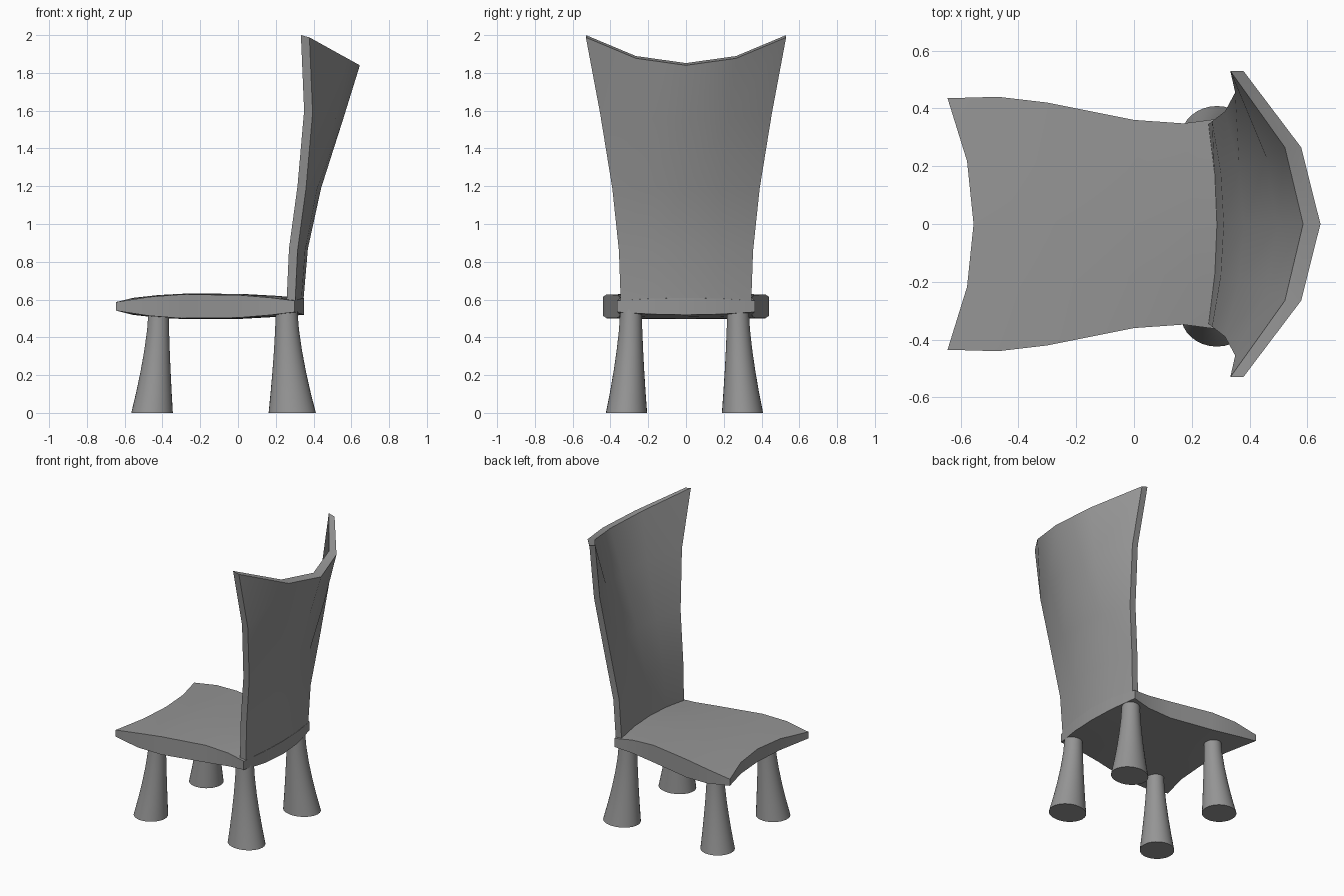
import bpy, bmesh, math

if "Cube" in bpy.data.objects:
    bpy.data.objects.remove(bpy.data.objects["Cube"], do_unlink=True)

grey = bpy.data.materials.new("plain grey")
grey.use_nodes = True
colour = (0.3, 0.3, 0.3, 1)
grey.diffuse_color = colour
grey.node_tree.nodes["Principled BSDF"].inputs["Base Color"].default_value = colour


def finish(bm, name):
    bmesh.ops.recalc_face_normals(bm, faces=bm.faces)
    mesh = bpy.data.meshes.new(name)
    bm.to_mesh(mesh)
    bm.free()
    mesh.materials.append(grey)
    obj = bpy.data.objects.new(name, mesh)
    bpy.context.collection.objects.link(obj)
    bpy.ops.object.select_all(action='DESELECT')
    obj.select_set(True)
    bpy.context.view_layer.objects.active = obj
    bpy.ops.object.shade_smooth_by_angle(angle=math.radians(30))
    return obj


def curved_slab(name, sheets):
    """Closed slab between two sheets; each row is (half width, edge xz, centre xz)."""
    bm = bmesh.new()
    grids = []
    for rows in sheets:
        grid = []
        for half, edge, centre in rows:
            line = []
            for u in (-1, -0.5, 0, 0.5, 1):
                x, z = (c + (e - c) * u * u for e, c in zip(edge, centre))
                line.append(bm.verts.new((x, u * half, z)))
            grid.append(line)
        for a, b in zip(grid, grid[1:]):
            for j in range(4):
                bm.faces.new((a[j], a[j + 1], b[j + 1], b[j]))
        grids.append(grid)
    # rim joining the two sheets
    rims = [g[0] + [r[-1] for r in g[1:-1]] + g[-1][::-1] + [r[0] for r in g[-2:0:-1]]
            for g in grids]
    n = len(rims[0])
    for i in range(n):
        k = (i + 1) % n
        bm.faces.new((rims[0][i], rims[0][k], rims[1][k], rims[1][i]))
    return finish(bm, name)


# Seat: half width, edge x, centre x, edge half thickness, centre half thickness
seat_rows = [
    (0.435, -0.645, -0.555, 0.023, 0.045),
    (0.44, -0.47, -0.42, 0.05, 0.06),
    (0.42, -0.30, -0.27, 0.063, 0.068),
    (0.36, 0.0, 0.02, 0.06, 0.066),
    (0.348, 0.17, 0.20, 0.046, 0.056),
    (0.365, 0.30, 0.35, 0.03, 0.045),
]
curved_slab("seat", [
    [(w, (ex, 0.564 + s * et), (cx, 0.564 + s * ct)) for w, ex, cx, et, ct in seat_rows]
    for s in (1, -1)])

# Backrest: half width, edge x, edge z, centre rear x, centre z
back_rows = [
    (0.345, 0.257, 0.585, 0.345, 0.58),
    (0.355, 0.27, 0.87, 0.37, 0.87),
    (0.39, 0.315, 1.2, 0.44, 1.19),
    (0.455, 0.35, 1.6, 0.555, 1.55),
    (0.53, 0.333, 2.0, 0.645, 1.84),
]
curved_slab("backrest", [
    [(w, (ex, ez), (cx - 0.06, cz + 0.012)) for w, ex, ez, cx, cz in back_rows],
    [(w, (ex + 0.045, ez - 0.012), (cx, cz)) for w, ex, ez, cx, cz in back_rows]])


def leg(name, foot, top, foot_radii, top_radius, sides=32):
    """Flared leg: the radius and centre ease from the foot to the top."""
    bm = bmesh.new()
    rings = []
    for step in range(6):
        t = step / 5
        flare = (1 - t) ** 1.5
        cx, cy = (b + (a - b) * flare for a, b in zip(foot, top))
        rx, ry = (top_radius + (r - top_radius) * flare for r in foot_radii)
        rings.append([bm.verts.new((cx + rx * math.cos(a), cy + ry * math.sin(a), 0.55 * t))
                      for a in (2 * math.pi * i / sides for i in range(sides))])
    for a, b in zip(rings, rings[1:]):
        for i in range(sides):
            k = (i + 1) % sides
            bm.faces.new((a[i], a[k], b[k], b[i]))
    bm.faces.new(rings[0])
    bm.faces.new(rings[-1])
    return finish(bm, name)


# Four legs, sitting a touch off the centre line
for side, s in (("left", 1), ("right", -1)):
    foot_y, top_y = s * 0.307 - 0.008, s * 0.283 - 0.008
    leg("front_leg_" + side, (-0.455, foot_y), (-0.42, top_y), (0.11, 0.109), 0.053)
    leg("rear_leg_" + side, (0.287, foot_y), (0.257, top_y), (0.125, 0.109), 0.057)
